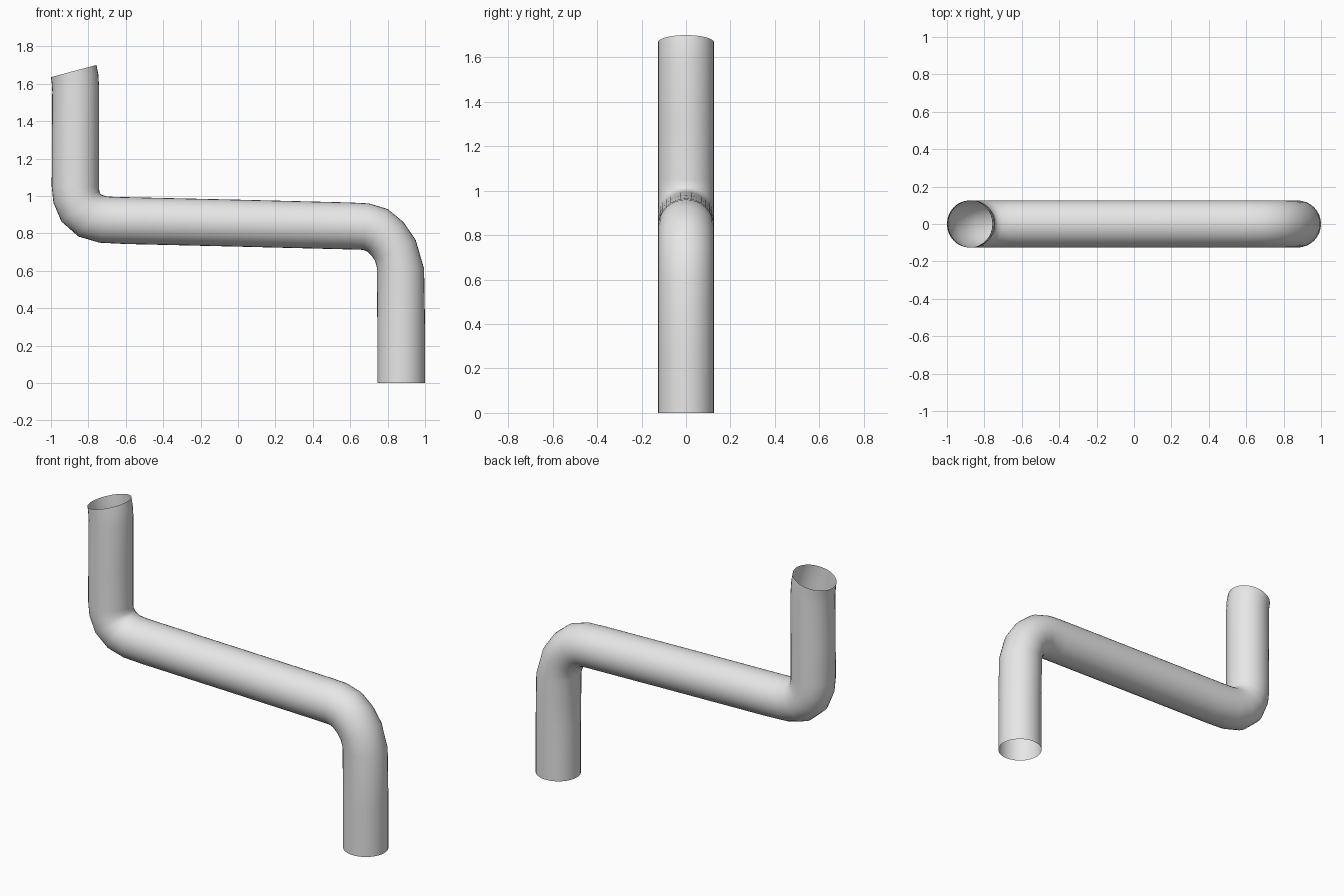
import bpy, bmesh, math
from mathutils import Vector

if "Cube" in bpy.data.objects:
    bpy.data.objects.remove(bpy.data.objects["Cube"])

SIDES = 32
RADIUS_Y = 0.126

# Each ring: outer-run point (x, z) and opposite point (x, z), from floor to top
rings = [
    # lower upright
    ((1.0, 0.0), (0.745, 0.0)),
    ((1.0, 0.3), (0.745, 0.3)),
    ((0.995, 0.61), (0.742, 0.62)),
    # lower elbow
    ((0.95, 0.765), (0.732, 0.655)),
    ((0.885, 0.86), (0.715, 0.68)),
    ((0.80, 0.93), (0.693, 0.702)),
    ((0.70, 0.96), (0.668, 0.712)),
    # long crossing run
    ((0.60, 0.965), (0.60, 0.714)),
    ((0.0, 0.98), (0.0, 0.729)),
    ((-0.58, 0.993), (-0.60, 0.743)),
    # upper elbow
    ((-0.66, 0.995), (-0.74, 0.75)),
    ((-0.705, 0.998), (-0.853, 0.783)),
    ((-0.73, 1.006), (-0.944, 0.863)),
    ((-0.741, 1.02), (-0.987, 0.965)),
    ((-0.743, 1.05), (-0.996, 1.05)),
    # upper upright with slanted mouth
    ((-0.742, 1.3), (-0.995, 1.3)),
    ((-0.742, 1.575), (-0.993, 1.56)),
    ((-0.747, 1.65), (-0.996, 1.605)),
    ((-0.757, 1.70), (-1.0, 1.635)),
]

# Sweep open elliptical rings into a tube
bm = bmesh.new()
loops = []
for (ax, az), (bx, bz) in rings:
    a, b = Vector((ax, 0, az)), Vector((bx, 0, bz))
    mid, half = (a + b) / 2, (a - b) / 2
    loop = []
    for i in range(SIDES):
        t = 2 * math.pi * i / SIDES
        loop.append(bm.verts.new(mid + half * math.cos(t)
                                 + Vector((0, RADIUS_Y * math.sin(t), 0))))
    loops.append(loop)
for lo, hi in zip(loops, loops[1:]):
    for i in range(SIDES):
        j = (i + 1) % SIDES
        f = bm.faces.new((lo[i], lo[j], hi[j], hi[i]))
        f.smooth = True

mesh = bpy.data.meshes.new("bent_pipe")
bm.to_mesh(mesh)
bm.free()
pipe = bpy.data.objects.new("bent_pipe", mesh)
bpy.context.collection.objects.link(pipe)

# Pale grey finish
grey = bpy.data.materials.new("pale grey")
grey.diffuse_color = (0.8, 0.8, 0.8, 1)
grey.use_nodes = True
grey.node_tree.nodes["Principled BSDF"].inputs["Base Color"].default_value = grey.diffuse_color
mesh.materials.append(grey)
